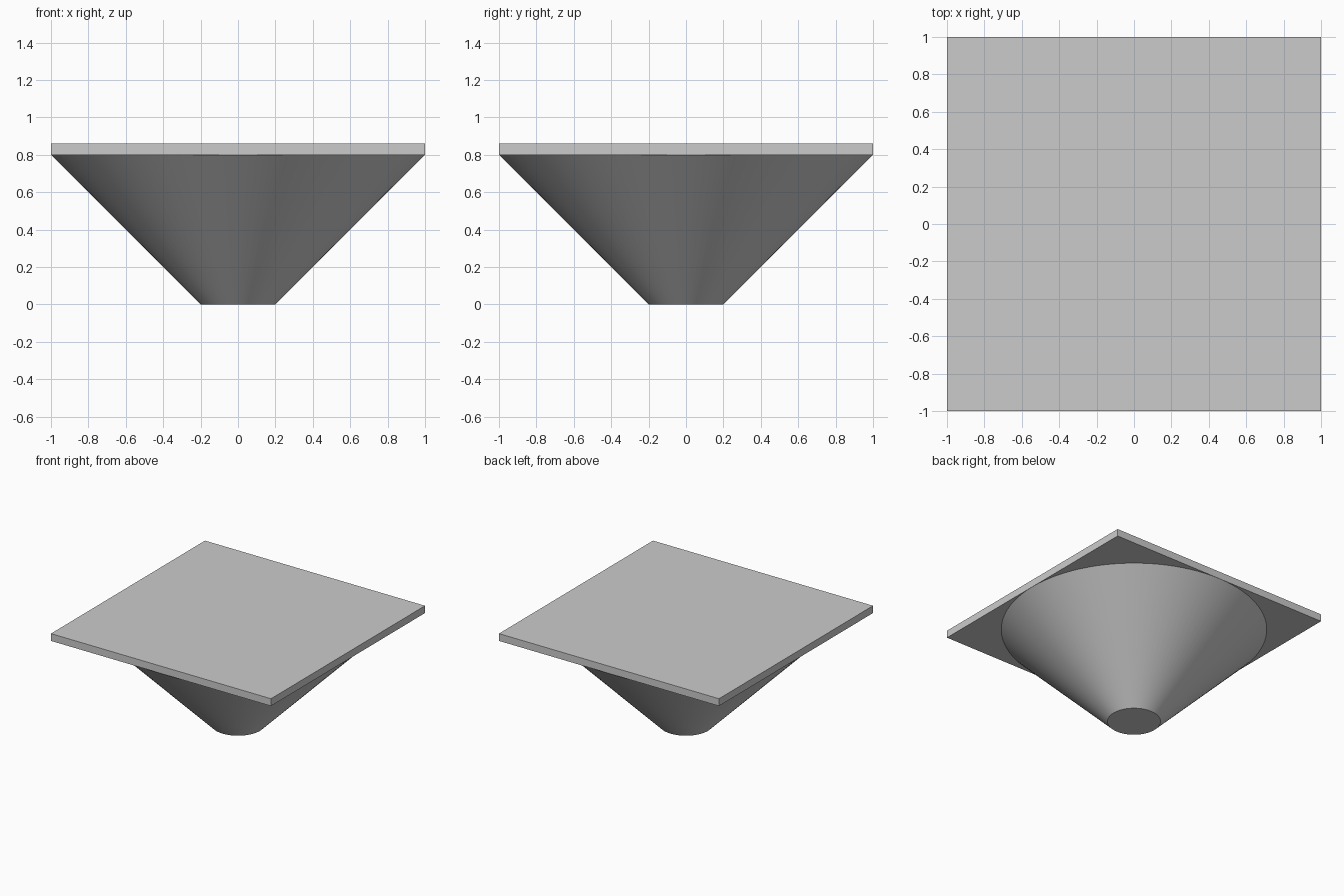
import bpy

SLAB_BOTTOM, SLAB_TOP = 0.80, 0.86
FOOT_RADIUS, RIM_RADIUS = 0.2, 1.0

cube = bpy.data.objects.get("Cube")
if cube:
    bpy.data.objects.remove(cube, do_unlink=True)

# Plain grey for every part
grey = bpy.data.materials.new("light_grey")
grey.use_nodes = True
colour = (0.6, 0.6, 0.6, 1)
grey.diffuse_color = colour
grey.node_tree.nodes["Principled BSDF"].inputs["Base Color"].default_value = colour


def finish(name):
    part = bpy.context.object
    part.name = name
    part.data.materials.append(grey)
    return part


# Square slab on top
bpy.ops.mesh.primitive_cube_add(size=1, location=(0, 0, (SLAB_BOTTOM + SLAB_TOP) / 2))
slab = finish("square_slab")
slab.scale = (2, 2, SLAB_TOP - SLAB_BOTTOM)
bpy.ops.object.transform_apply(location=False, rotation=False, scale=True)

# Round tapered base, narrow at the foot
bpy.ops.mesh.primitive_cone_add(vertices=96, radius1=FOOT_RADIUS, radius2=RIM_RADIUS,
                                depth=SLAB_BOTTOM, location=(0, 0, SLAB_BOTTOM / 2))
finish("tapered_base")
bpy.ops.object.shade_smooth_by_angle()
